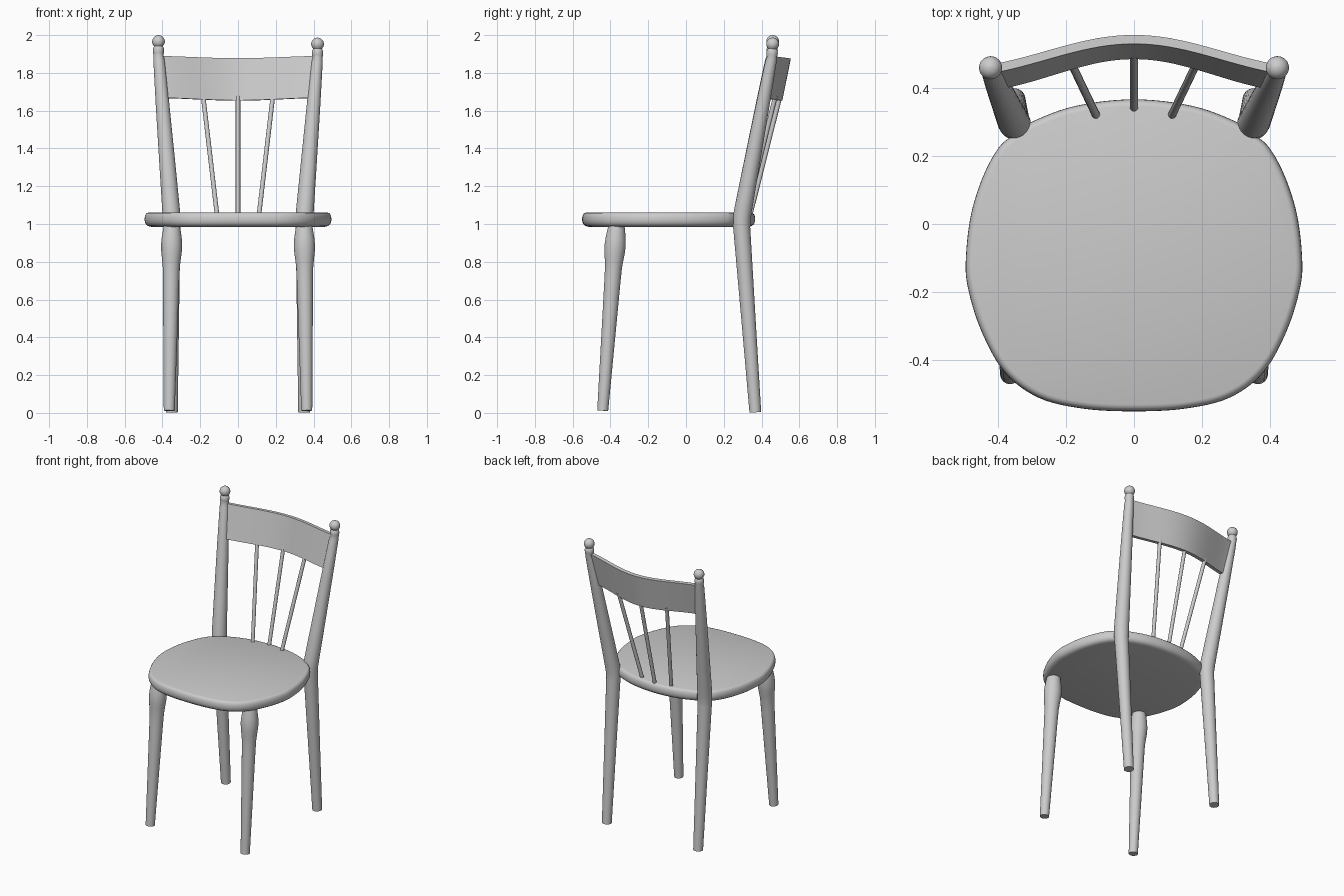
import bpy, bmesh, math
from mathutils import Vector

if "Cube" in bpy.data.objects:
    bpy.data.objects.remove(bpy.data.objects["Cube"])


def finish(name, bm, angle=40):
    bmesh.ops.recalc_face_normals(bm, faces=bm.faces[:])
    mesh = bpy.data.meshes.new(name)
    bm.to_mesh(mesh)
    bm.free()
    obj = bpy.data.objects.new(name, mesh)
    bpy.context.collection.objects.link(obj)
    bpy.ops.object.select_all(action='DESELECT')
    obj.select_set(True)
    bpy.context.view_layer.objects.active = obj
    bpy.ops.object.shade_smooth_by_angle(angle=math.radians(angle))
    return obj


def loft(name, rings, closed=False, angle=40):
    """Skin a list of equal-length rings and cap both ends."""
    bm = bmesh.new()
    vr = [[bm.verts.new(p) for p in ring] for ring in rings]
    n = len(vr[0])
    for a, b in zip(vr, vr[1:]):
        for i in range(n):
            j = (i + 1) % n
            bm.faces.new((a[i], a[j], b[j], b[i]))
    bm.faces.new(vr[0])
    bm.faces.new(vr[-1])
    return finish(name, bm, angle)


def turned(name, stations, sides=32):
    """Round bar through (x, y, z, radius) stations, rings square to the path."""
    pts = [Vector(s[:3]) for s in stations]
    rings = []
    for k, p in enumerate(pts):
        t = (pts[min(k + 1, len(pts) - 1)] - pts[max(k - 1, 0)]).normalized()
        u = Vector((0, 1, 0)).cross(t).normalized()
        v = t.cross(u)
        r = stations[k][3]
        rings.append([p + r * (u * math.cos(a) + v * math.sin(a))
                      for a in (2 * math.pi * i / sides for i in range(sides))])
    return loft(name, rings)


def catmull_closed(pts, steps):
    out, n = [], len(pts)
    for i in range(n):
        p0, p1, p2, p3 = (Vector(pts[(i + k) % n]) for k in (-1, 0, 1, 2))
        for s in range(steps):
            t = s / steps
            out.append(0.5 * (2 * p1 + (p2 - p0) * t + (2 * p0 - 5 * p1 + 4 * p2 - p3) * t ** 2
                              + (3 * p1 - p0 - 3 * p2 + p3) * t ** 3))
    return out


# Seat: mirrored half outline, rounded rim
half = [(0, -.55), (.15, -.542), (.28, -.51), (.38, -.435), (.45, -.31), (.489, -.18),
        (.493, -.09), (.478, .03), (.443, .14), (.40, .22), (.36, .258), (.30, .30),
        (.17, .347), (0, .366)]
outline = catmull_closed(half + [(-x, y) for x, y in half[-2:0:-1]], 6)
centre = Vector((0, -.1))
rim = [(.036, .985), (.018, .989), (.007, .998), (.001, 1.012), (0, 1.025),
       (.001, 1.038), (.005, 1.050), (.011, 1.057), (.02, 1.06)]
seat_rings = []
for inset, z in rim:
    ring = []
    for p in outline:
        q = p - (p - centre).normalized() * inset
        ring.append((q.x, q.y, z))
    seat_rings.append(ring)
loft("seat", seat_rings)

# Legs and back posts, left and right
for side, s, drop in (("left", -1, 0), ("right", 1, .013)):
    top = Vector((s * .35, -.367, .995))
    foot = Vector((s * .364, -.441, .012))
    leg = [(0, .042), (.03, .047), (.07, .053), (.11, .056), (.15, .054), (.19, .049),
           (.23, .045), (.3, .043), (.6, .037), (1, .029)]
    turned("front_leg_" + side, [(*top.lerp(foot, t), r) for t, r in leg])

    # Continuous back leg and raked post, bending at the seat
    low = Vector((s * .350, .367, .003))
    bend = Vector((s * .350, .292, 1.02))
    tip = Vector((s * .421, .455, 1.90 - drop))
    post = [(*low, .031), (*low.lerp(bend, .5), .038), (*low.lerp(bend, .96), .045)]
    post += [(*(bend + Vector((0, .003, 0))), .047)]
    post += [(*bend.lerp(tip, t), r) for t, r in ((.05, .047), (.3, .043), (.7, .036), (.96, .030))]
    # Turned finial: neck, collar and ball
    up = (tip - bend).normalized()
    up = Vector((0, up.y * .3, 1)).normalized()
    for h, r in ((-.008, .027), (.004, .028), (.016, .030), (.028, .029), (.036, .026)):
        post.append((*(tip + up * h), r))
    for k in range(9):
        a = math.radians(-48 + k * 17)
        post.append((*(tip + up * (.066 + .034 * math.sin(a))), .034 * math.cos(a)))
    turned("back_post_" + side, post)

# Curved, raked top rail
rail = []
N = 32
for i in range(N + 1):
    u = -1 + 2 * i / N
    c = .5 + .5 * math.cos(math.pi * u * .92)
    c = .65 * c + .35 * (1 - u * u)
    ring = []
    for x_end, z, y, off in ((.372, 1.668 - .013 * c, .412 + .085 * c, -.013),
                             (.372, 1.666 - .013 * c, .412 + .085 * c, .013),
                             (.405, 1.888 - .012 * c, .457 + .085 * c, .013),
                             (.405, 1.890 - .012 * c, .457 + .085 * c, -.013)):
        ring.append((u * x_end, y + off, z))
    rail.append(ring)
loft("top_rail", rail, angle=30)

# Fanned spindles
for name, xb, yb, xt, yt in (("left", -.11, .322, -.185, .474), ("middle", 0, .343, 0, .499),
                             ("right", .11, .322, .185, .474)):
    turned("spindle_" + name, [(xb, yb - .005, 1.04, .012), (xt, yt, 1.68, .012)], 16)
